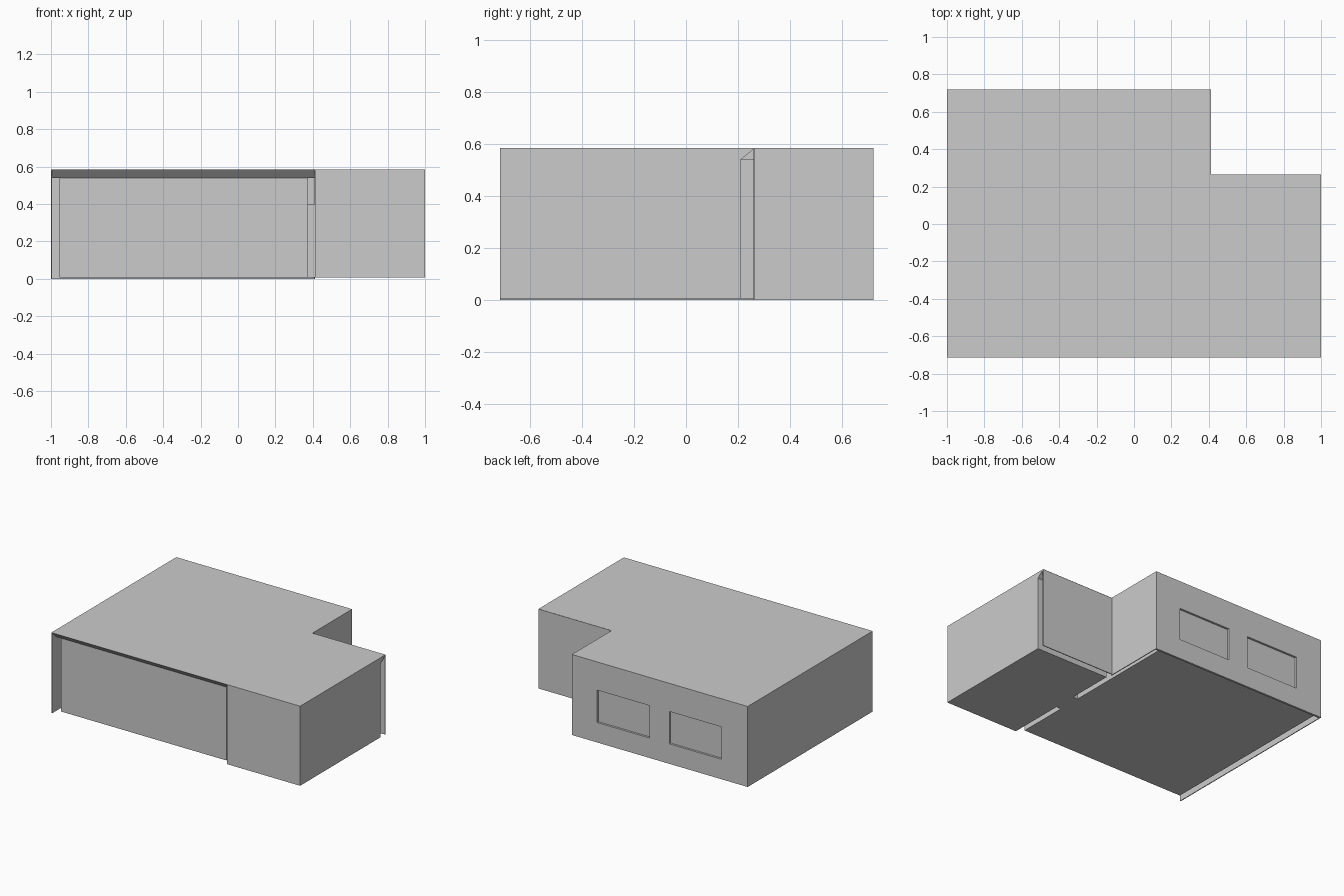
import bpy, bmesh

if "Cube" in bpy.data.objects:
    bpy.data.objects.remove(bpy.data.objects["Cube"])


def prism(name, profile, x0, x1):
    """Extrude a (y, z) profile along x from x0 to x1."""
    bm = bmesh.new()
    face = bm.faces.new([bm.verts.new((x0, y, z)) for y, z in profile])
    ext = bmesh.ops.extrude_face_region(bm, geom=[face])
    moved = [g for g in ext["geom"] if isinstance(g, bmesh.types.BMVert)]
    bmesh.ops.translate(bm, verts=moved, vec=(x1 - x0, 0, 0))
    if len([f for f in bm.faces if len(f.verts) == len(profile)]) == 0:
        bm.faces.new(face.verts)
    bmesh.ops.holes_fill(bm, edges=bm.edges[:])
    bmesh.ops.recalc_face_normals(bm, faces=bm.faces[:])
    return finish(name, bm)


def finish(name, bm):
    mesh = bpy.data.meshes.new(name)
    bm.to_mesh(mesh)
    bm.free()
    obj = bpy.data.objects.new(name, mesh)
    bpy.context.collection.objects.link(obj)
    return obj


def box(name, x, y, z):
    return prism(name, [(y[0], z[0]), (y[1], z[0]), (y[1], z[1]), (y[0], z[1])], *x)


TOP, CEIL, FLOOR = 0.585, 0.54, 0.007
SPLIT = 0.413            # line between the main block and the side wing
BACK, FRONT, NOTCH = 0.72, -0.715, 0.265
INNER_BACK = 0.705       # window recess depth
T = 0.006                # thin outer skin

# Roof slab over the main block, with a slanted soffit at the open front
prism("main_roof", [(FRONT, TOP), (-0.67, CEIL), (INNER_BACK, CEIL), (INNER_BACK, TOP)],
      -1 + T, SPLIT)

# Side wing body, mitred under the roof at its rear edge
prism("wing_body", [(FRONT, FLOOR), (0.21, FLOOR), (0.21, CEIL), (NOTCH, TOP), (FRONT, TOP)],
      SPLIT, 1)

# Main room, set back from the outer skin
box("main_room", (-0.955, 0.375), (-0.67, INNER_BACK - 0.001), (FLOOR, CEIL))

# Doorway passage joining the two rooms
box("doorway", (0.375, SPLIT), (-0.30, -0.13), (FLOOR, 0.40))

# Outer skin walls
box("left_wall", (-1, -1 + T), (FRONT, INNER_BACK), (0, TOP))
box("notch_side_wall", (SPLIT - T, SPLIT), (NOTCH - T, INNER_BACK), (0, CEIL))
box("wing_rear_wall", (SPLIT, 1), (NOTCH - T, NOTCH), (FLOOR, TOP - 0.001))

# Back wall as a grid of cells with two window openings left out
bm = bmesh.new()
xs = [-1, -0.79, -0.37, -0.21, 0.21, SPLIT]
zs = [0, 0.145, 0.38, TOP]
grid = [[bm.verts.new((x, BACK, z)) for z in zs] for x in xs]
for i in range(len(xs) - 1):
    for j in range(len(zs) - 1):
        if j == 1 and i in (1, 3):
            continue
        bm.faces.new((grid[i][j], grid[i][j + 1], grid[i + 1][j + 1], grid[i + 1][j]))
back_wall = finish("back_wall", bm)
solid = back_wall.modifiers.new("thickness", "SOLIDIFY")
solid.thickness = BACK - INNER_BACK
solid.offset = -1
